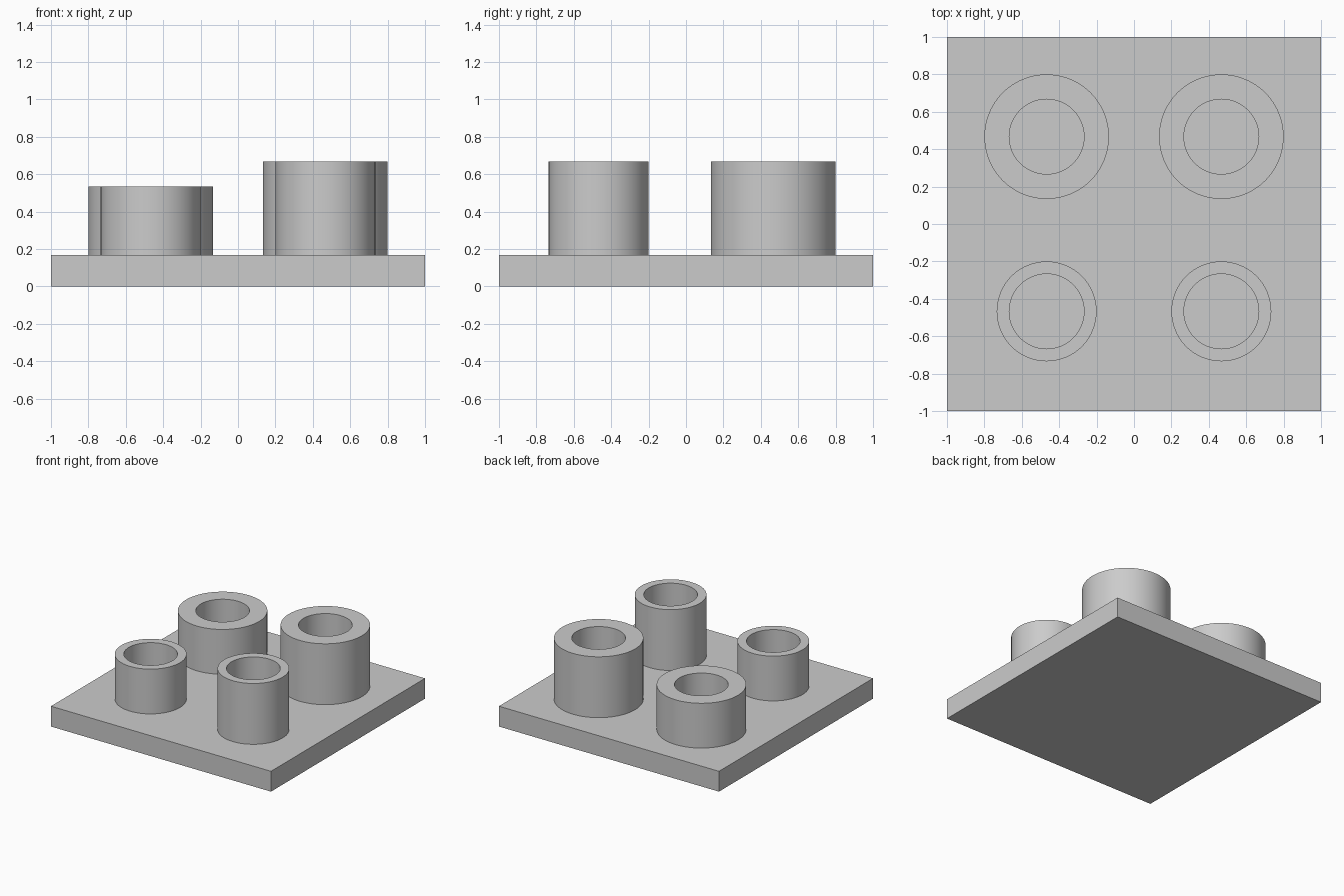
import bpy
import bmesh
import math
from mathutils import Vector

cube = bpy.data.objects.get("Cube")
if cube:
    bpy.data.objects.remove(cube, do_unlink=True)

# One plain grey for everything
GREY = (0.6, 0.6, 0.6, 1.0)
grey = bpy.data.materials.new("plain_grey")
grey.use_nodes = True
grey.diffuse_color = GREY
grey.node_tree.nodes["Principled BSDF"].inputs["Base Color"].default_value = GREY

PLATE_TOP = 0.167
BORE = 0.2
OFFSET = 0.467


def add_object(name, bm):
    bmesh.ops.recalc_face_normals(bm, faces=bm.faces[:])
    mesh = bpy.data.meshes.new(name)
    bm.to_mesh(mesh)
    bm.free()
    mesh.materials.append(grey)
    obj = bpy.data.objects.new(name, mesh)
    bpy.context.collection.objects.link(obj)
    return obj


def add_socket(name, x, y, radius, top):
    """Hollow round post: a wall profile spun about its own axis."""
    bm = bmesh.new()
    profile = [(radius, PLATE_TOP), (radius, top), (BORE, top), (BORE, PLATE_TOP)]
    verts = [bm.verts.new((x + r, y, z)) for r, z in profile]
    # closed wall section, so each post is a solid ring
    edges = [bm.edges.new((verts[i], verts[(i + 1) % 4])) for i in range(4)]
    bmesh.ops.spin(bm, geom=verts + edges, cent=Vector((x, y, 0)), axis=(0, 0, 1),
                   angle=math.tau, steps=96, use_merge=True)
    bmesh.ops.remove_doubles(bm, verts=bm.verts[:], dist=0.0001)
    obj = add_object(name, bm)
    bpy.ops.object.select_all(action="DESELECT")
    obj.select_set(True)
    bpy.context.view_layer.objects.active = obj
    bpy.ops.object.shade_smooth_by_angle(angle=math.radians(30))


# Square base plate, which also forms the floor of each bore
bm = bmesh.new()
bmesh.ops.create_cube(bm, size=1)
bmesh.ops.scale(bm, vec=(2, 2, PLATE_TOP), verts=bm.verts[:])
bmesh.ops.translate(bm, vec=(0, 0, PLATE_TOP / 2), verts=bm.verts[:])
add_object("base_plate", bm)

# Thick posts at the back, thin at the front; tall on the left, short on the right
for depth, y, radius in (("front", -OFFSET, 0.267), ("back", OFFSET, 0.333)):
    for side, x, top in (("right", -OFFSET, 0.535), ("left", OFFSET, 0.667)):
        add_socket(f"{depth}_{side}_socket", x, y, radius, top)
